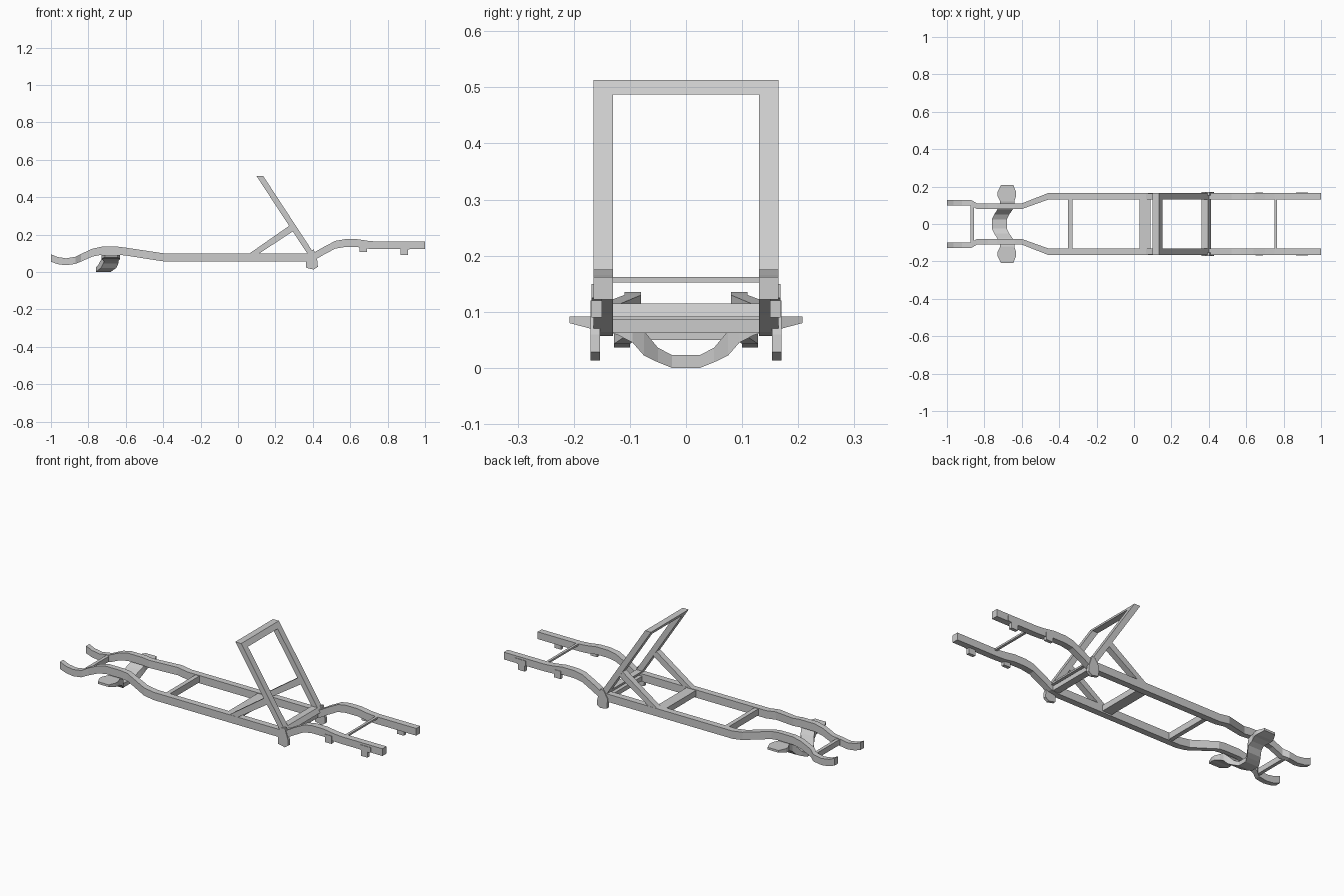
import bpy, bmesh


def make(name, rings, mirror=False):
    """Skin a row of equal-sized rings into a capped solid."""
    bm = bmesh.new()
    vs = [[bm.verts.new(p) for p in r] for r in rings]
    n = len(vs[0])
    for a, b in zip(vs, vs[1:]):
        for i in range(n):
            j = (i + 1) % n
            bm.faces.new((a[i], a[j], b[j], b[i]))
    bm.faces.new(vs[0])
    bm.faces.new(vs[-1][::-1])
    bmesh.ops.recalc_face_normals(bm, faces=bm.faces)
    me = bpy.data.meshes.new(name)
    bm.to_mesh(me)
    bm.free()
    ob = bpy.data.objects.new(name, me)
    bpy.context.collection.objects.link(ob)
    if mirror:
        m = ob.modifiers.new("mirror", 'MIRROR')
        m.use_axis = (False, True, False)
        m.use_clip = False
        m.use_mirror_merge = False
    return ob


def plate(name, profile, y0, y1, mirror=False):
    """Extrude an x-z profile along y."""
    return make(name, [[(x, y, z) for x, z in profile] for y in (y0, y1)], mirror)


def box(x0, x1, z0, z1):
    return [(x0, z0), (x1, z0), (x1, z1), (x0, z1)]


# Side rails: x, inner y, outer y, bottom z, top z
rail = [
    (-1.00, .100, .128, .055, .095), (-.965, .100, .128, .042, .080),
    (-.92, .100, .128, .036, .073), (-.87, .100, .128, .043, .081),
    (-.84, .080, .110, .055, .096), (-.78, .080, .110, .082, .124),
    (-.73, .080, .110, .092, .135), (-.64, .080, .110, .092, .135),
    (-.60, .080, .110, .088, .130), (-.46, .130, .165, .066, .109),
    (-.40, .130, .165, .057, .100), (.37, .130, .165, .057, .100),
    (.41, .130, .165, .064, .106), (.46, .130, .165, .093, .135),
    (.52, .130, .165, .125, .166), (.57, .130, .165, .133, .175),
    (.64, .130, .165, .133, .175), (.70, .130, .165, .124, .166),
    (.75, .130, .165, .122, .162), (1.00, .130, .165, .122, .162)]
make("side_rail", [[(x, a, b), (x, o, b), (x, o, t), (x, a, t)]
                   for x, a, o, b, t in rail], True)

# Dropped front axle crossmember: y, back top x, front top x, bottom z, top z
half = [(.025, -.76, -.68, 0, .023), (.05, -.748, -.668, .010, .036),
        (.075, -.732, -.65, .022, .066), (.095, -.72, -.64, .045, .085),
        (.12, -.715, -.64, .058, .092), (.15, -.73, -.63, .068, .092),
        (.17, -.73, -.63, .070, .092), (.208, -.712, -.645, .080, .092)]
axle = [(-y, *r) for y, *r in half[::-1]] + half
make("front_axle_crossmember", [[(a, y, b), (c, y, b), (c, y, t), (a, y, t)]
                                for y, a, c, b, t in axle])

# Cross bars between the rails: x range, z range, half width
for name, x0, x1, z0, z1, w in [
        ("front_cross_bar", -.873, -.855, .05, .08, .101),
        ("middle_cross_bar", -.352, -.328, .062, .097, .132),
        ("brace_cross_bar", .03, .088, .065, .097, .132),
        ("hoop_cross_bar", .36, .40, .062, .087, .132),
        ("rear_cross_bar", .75, .764, .152, .162, .132)]:
    plate(name, box(x0, x1, z0, z1), -w, w)


# Leaning hoop: legs, top bar and bottom bar share one slanted plane
def lean(z0, z1):
    def fx(z):
        return .394 - (z - .09) * .655
    return [(fx(z0) - .018, z0), (fx(z0) + .018, z0),
            (fx(z1) + .018, z1), (fx(z1) - .018, z1)]


plate("hoop_leg", lean(.075, .513), .13, .165, True)
plate("hoop_top_bar", lean(.487, .513), -.13, .13)
plate("hoop_bottom_bar", lean(.091, .115), -.13, .13)

# Diagonal braces propping up the hoop
plate("hoop_brace", [(.06, .098), (.112, .098), (.307, .226), (.287, .256)],
      .131, .164, True)

# Spring hangers under the rear rails
plate("front_hanger", [(.362, .075), (.365, .022), (.405, .013), (.427, .028),
                       (.424, .06), (.405, .12), (.385, .115)], .153, .17, True)
plate("middle_hanger", box(.65, .69, .107, .15), .15, .168, True)
plate("rear_hanger", [(.865, .125), (.865, .15), (.93, .15), (.93, .125),
                      (.91, .12), (.91, .09), (.87, .09), (.87, .12)],
      .15, .168, True)
